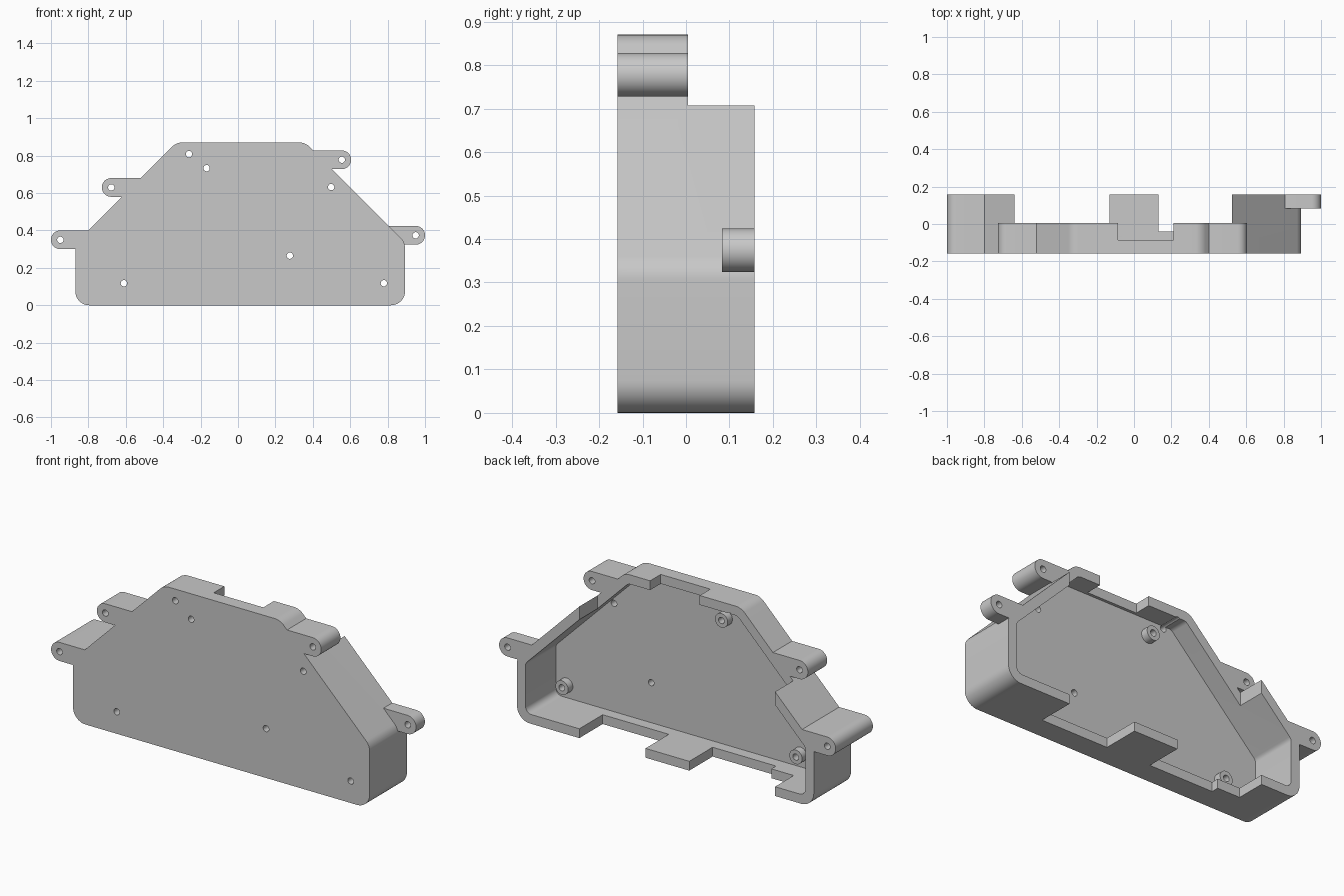
import bpy, bmesh, math
from mathutils import Vector

if "Cube" in bpy.data.objects:
    bpy.data.objects.remove(bpy.data.objects["Cube"])

grey = bpy.data.materials.new("plain_grey")
grey.diffuse_color = (0.58, 0.58, 0.58, 1)
grey.use_nodes = True
grey.node_tree.nodes["Principled BSDF"].inputs["Base Color"].default_value = grey.diffuse_color

FRONT, BACK, MID, FLOOR = -0.158, 0.158, 0.005, -0.10
WALL = 0.05


def prism(name, pts, y0, y1):
    """Extrude an XZ outline (counter-clockwise) from y0 to y1."""
    bm = bmesh.new()
    face = bm.faces.new([bm.verts.new((x, y0, z)) for x, z in pts])
    top = bmesh.ops.extrude_face_region(bm, geom=[face])["geom"]
    bmesh.ops.translate(bm, vec=(0, y1 - y0, 0),
                        verts=[g for g in top if isinstance(g, bmesh.types.BMVert)])
    bmesh.ops.recalc_face_normals(bm, faces=bm.faces)
    me = bpy.data.meshes.new(name)
    bm.to_mesh(me)
    bm.free()
    ob = bpy.data.objects.new(name, me)
    me.materials.append(grey)
    bpy.context.collection.objects.link(ob)
    return ob


def rounded(pts, radius, n=10):
    """Round every corner of a convex counter-clockwise outline."""
    out = []
    for i, p in enumerate(pts):
        p = Vector(p)
        a = (Vector(pts[i - 1]) - p).normalized()
        b = (Vector(pts[(i + 1) % len(pts)]) - p).normalized()
        half = a.angle(b) / 2
        c = p + (a + b).normalized() * radius / math.sin(half)
        s = p + a * radius / math.tan(half) - c
        e = p + b * radius / math.tan(half) - c
        start = math.atan2(s.y, s.x)
        turn = (math.atan2(e.y, e.x) - start) % math.tau
        out += [(c.x + radius * math.cos(start + turn * k / n),
                 c.y + radius * math.sin(start + turn * k / n)) for k in range(n + 1)]
    return out


def outline(d):
    """Housing corners moved inward by d."""
    k = d * math.sqrt(2)
    l, r, b, t = -0.87 + d, 0.893 - d, d, 0.87 - d
    sl, sr = 1.20 - k, 1.23 - k          # z - x and x + z on the two slopes
    return [(l, b), (r, b), (r, sr - r), (sr - t, t), (t - sl, t), (l, sl + l)]


def circle(x, z, r, n=32):
    return [(x + r * math.cos(math.tau * k / n), z + r * math.sin(math.tau * k / n))
            for k in range(n)]


def box(x0, x1, z0, z1):
    return [(x0, z0), (x1, z0), (x1, z1), (x0, z1)]


def lug(x, z, x_in, r=0.05, n=20):
    """Strip with a round end at (x, z) reaching to x_in."""
    s = 1 if x > x_in else -1
    arc = [(x + s * r * math.cos(a), z + r * math.sin(a))
           for a in (-math.pi / 2 + math.pi * k / n for k in range(n + 1))]
    return [(x_in, z - r)] + arc + [(x_in, z + r)]


def combine(ob, other, op):
    m = ob.modifiers.new("bool", "BOOLEAN")
    m.operation, m.solver, m.object = op, "EXACT", other
    bpy.context.view_layer.update()
    me = bpy.data.meshes.new_from_object(
        ob.evaluated_get(bpy.context.evaluated_depsgraph_get()))
    ob.modifiers.clear()
    ob.data = me
    bpy.data.objects.remove(other)


# Housing with mounting lugs
body = prism("housing", rounded(outline(0), 0.075), FRONT, BACK)
lugs = [(-0.95, 0.35, -0.78, FRONT, BACK), (-0.678, 0.63, -0.48, FRONT, MID),
        (0.555, 0.778, 0.36, FRONT, MID), (0.95, 0.374, 0.78, 0.083, BACK)]
for x, z, x_in, y0, y1 in lugs:
    combine(body, prism("lug", lug(x, z, x_in), y0, y1), "UNION")

# Hollow interior, open at the back
combine(body, prism("cavity", rounded(outline(WALL), 0.035), FLOOR, 0.3), "DIFFERENCE")

# Lowered rims: top, bottom on both sides of the tab, small step, top notch
cuts = [(-0.64, 0.523, 0.2, 1.0, MID), (-0.507, -0.13, -0.1, 0.25, -0.04),
        (-0.64, -0.45, -0.1, 0.25, 0.0),
        (0.13, 0.523, -0.1, 0.25, -0.04), (-0.085, 0.21, 0.7, 1.0, -0.085)]
for x0, x1, z0, z1, y in cuts:
    combine(body, prism("rim_cut", box(x0, x1, z0, z1), y, 0.3), "DIFFERENCE")

# Screw bosses on the floor
bosses = [(-0.168, 0.733), (-0.61, 0.118), (0.78, 0.118)]
for x, z in bosses:
    combine(body, prism("boss", circle(x, z, 0.038), FLOOR - 0.03, -0.06), "UNION")

# Through holes in lugs, bosses and floor
holes = bosses + [(-0.262, 0.808), (0.498, 0.632), (0.277, 0.265)] + [l[:2] for l in lugs]
for x, z in holes:
    combine(body, prism("hole", circle(x, z, 0.017, 24), -0.3, 0.3), "DIFFERENCE")

# Smooth rounded corners, keep the edges sharp
bpy.context.view_layer.objects.active = body
body.select_set(True)
bpy.ops.object.shade_smooth_by_angle(angle=math.radians(30))
